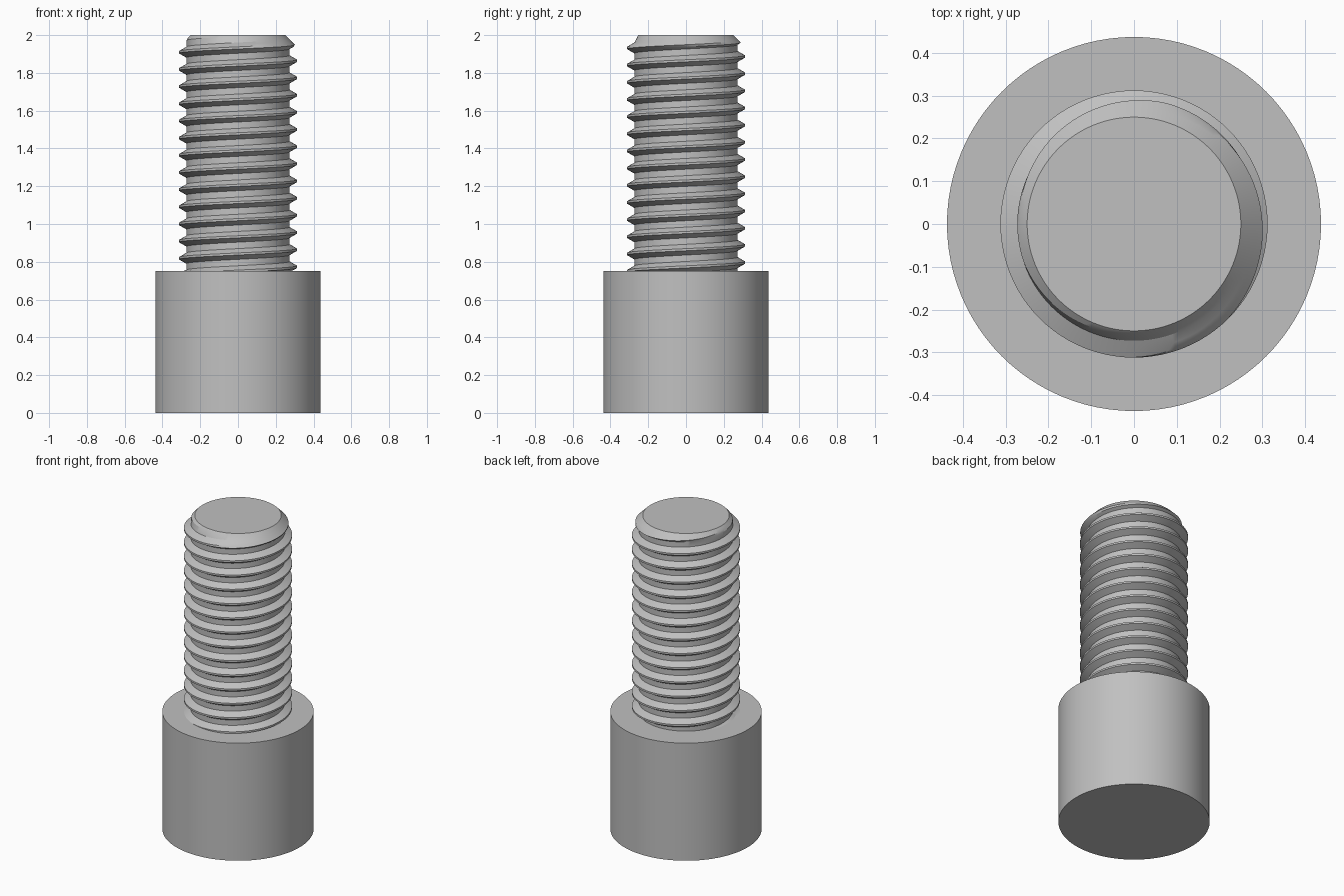
import bpy, bmesh
from math import sin, cos, pi

cube = bpy.data.objects.get("Cube")
if cube:
    bpy.data.objects.remove(cube, do_unlink=True)

HEAD_R, HEAD_TOP, TOP = 0.4375, 0.75, 2.0
CREST, ROOT, TIP = 0.3125, 0.273, 0.25
PITCH = 1 / 11
SIDES = 96
START = 1.955 - 15 * PITCH        # crest height on the +x side, some turns down

steel = bpy.data.materials.new("steel grey")
steel.use_nodes = True
grey = (0.53, 0.53, 0.53, 1)
steel.diffuse_color = grey
steel.node_tree.nodes["Principled BSDF"].inputs["Base Color"].default_value = grey


def finish(bm, name):
    bmesh.ops.recalc_face_normals(bm, faces=bm.faces)
    mesh = bpy.data.meshes.new(name)
    bm.to_mesh(mesh)
    bm.free()
    mesh.materials.append(steel)
    obj = bpy.data.objects.new(name, mesh)
    bpy.context.collection.objects.link(obj)
    bpy.ops.object.select_all(action="DESELECT")
    obj.select_set(True)
    bpy.context.view_layer.objects.active = obj
    bpy.ops.object.shade_smooth_by_angle(angle=pi / 7)
    return obj


# Plain cylindrical head
bm = bmesh.new()
bmesh.ops.create_cone(bm, cap_ends=True, segments=SIDES, radius1=HEAD_R,
                      radius2=HEAD_R, depth=HEAD_TOP)
bmesh.ops.translate(bm, verts=bm.verts, vec=(0, 0, HEAD_TOP / 2))
finish(bm, "head")

# Right-hand thread: one tooth profile (height offset, radius) swept up a helix
flank = (CREST - ROOT) * 0.577
flat = PITCH / 16
tooth = [(-flat - flank, ROOT), (-flat - flank / 2, (ROOT + CREST) / 2),
         (-flat, CREST), (flat, CREST),
         (flat + flank / 2, (ROOT + CREST) / 2), (flat + flank, ROOT)]

bm = bmesh.new()
columns = []
for i in range(SIDES + 1):
    angle = 2 * pi * i / SIDES
    column = []
    for turn in range(-1, 18):
        for dz, r in tooth:
            z = START + PITCH * (turn + i / SIDES) + dz
            z = min(max(z, HEAD_TOP), TOP)
            r = min(r, TIP + TOP - z)         # chamfered end
            column.append(bm.verts.new((r * cos(angle), r * sin(angle), z)))
    columns.append(column)
for a, b in zip(columns, columns[1:]):
    for k in range(len(a) - 1):
        bm.faces.new((a[k], b[k], b[k + 1], a[k + 1]))
bmesh.ops.remove_doubles(bm, verts=bm.verts, dist=0.0003)

# Flat end of the shaft
rim = [e for e in bm.edges if e.is_boundary
       and all(v.co.z > TOP - 0.001 for v in e.verts)]
bmesh.ops.holes_fill(bm, edges=rim, sides=0)
finish(bm, "threaded_shaft")
